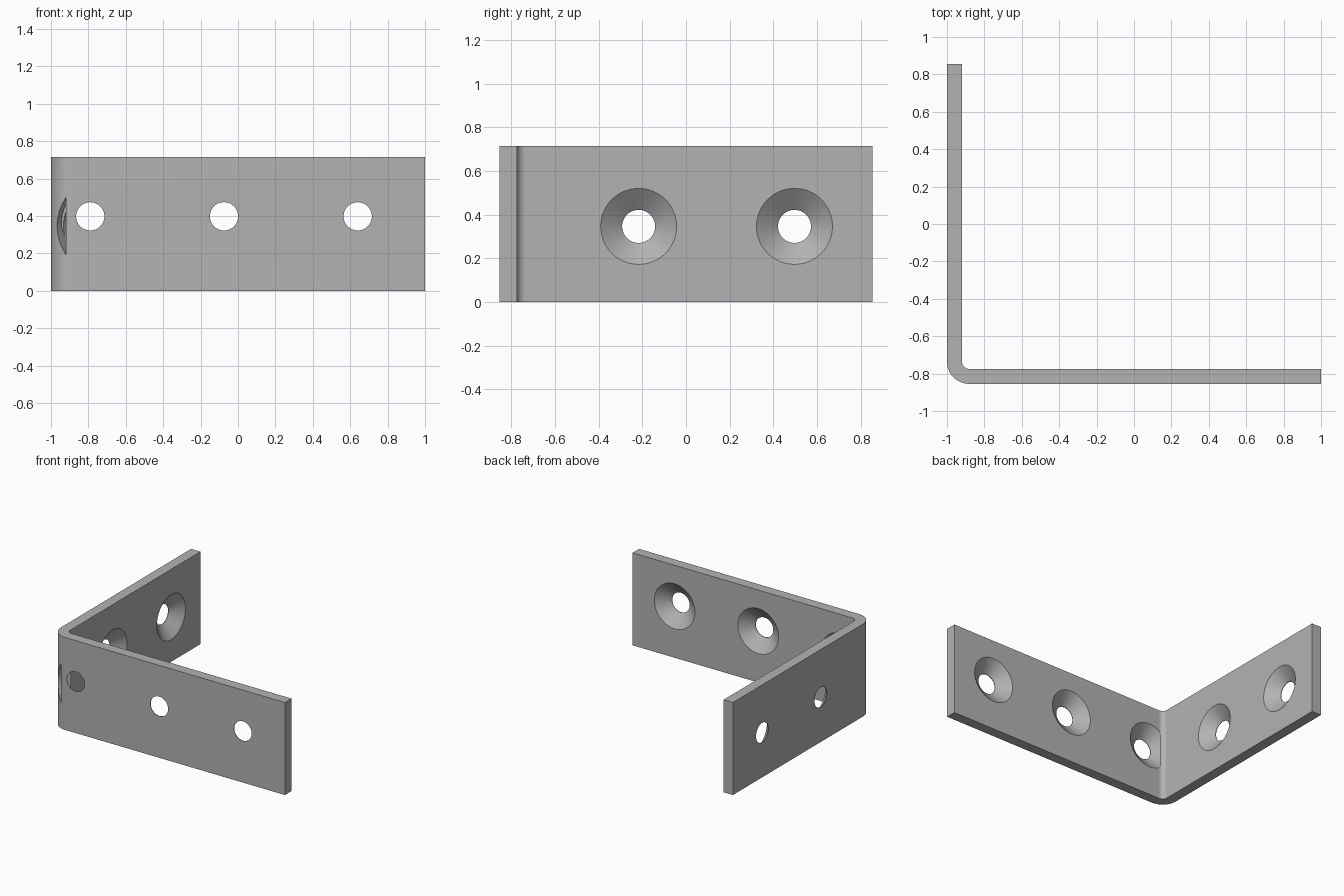
import bpy, bmesh
from math import pi, sin, cos, radians
from mathutils import Matrix, Vector

if "Cube" in bpy.data.objects:
    bpy.data.objects.remove(bpy.data.objects["Cube"])

HALF_X, HALF_Y, HEIGHT, THICK = 1.0, 0.855, 0.715, 0.08
BEND_IN = 0.04
BEND_OUT = BEND_IN + THICK
SINK_R, HOLE_R = 0.174, 0.0755

steel = bpy.data.materials.new("steel_grey")
steel.use_nodes = True
colour = (0.45, 0.45, 0.45, 1)
steel.diffuse_color = colour
steel.node_tree.nodes["Principled BSDF"].inputs["Base Color"].default_value = colour


def finish(bm, name):
    bmesh.ops.recalc_face_normals(bm, faces=bm.faces[:])
    mesh = bpy.data.meshes.new(name)
    bm.to_mesh(mesh)
    bm.free()
    mesh.materials.append(steel)
    obj = bpy.data.objects.new(name, mesh)
    bpy.context.collection.objects.link(obj)
    return obj


# Bent strip: L-shaped outline with concentric bend arcs, extruded upwards
def arc(radius, steps=16):
    cx, cy = -HALF_X + BEND_OUT, -HALF_Y + BEND_OUT
    angles = [pi + pi / 2 * i / steps for i in range(steps + 1)]
    return [(cx + radius * cos(a), cy + radius * sin(a)) for a in angles]


outline = [(-HALF_X, HALF_Y)] + arc(BEND_OUT) + [(HALF_X, -HALF_Y), (HALF_X, -HALF_Y + THICK)]
outline += arc(BEND_IN)[::-1] + [(-HALF_X + THICK, HALF_Y)]
bm = bmesh.new()
base = bm.faces.new([bm.verts.new((x, y, 0)) for x, y in outline])
top = bmesh.ops.extrude_face_region(bm, geom=[base])
bmesh.ops.translate(bm, vec=(0, 0, HEIGHT), verts=[v for v in top["geom"] if isinstance(v, bmesh.types.BMVert)])
bracket = finish(bm, "angle_bracket")


# Countersunk hole cutter: profile spun about the drilling axis
def countersink(position, direction):
    lip = 0.001
    profile = [(0, -lip), (SINK_R, -lip), (SINK_R, 0), (HOLE_R, THICK - 0.004), (HOLE_R, THICK + 0.03), (0, THICK + 0.03)]
    bm = bmesh.new()
    verts = [bm.verts.new((r, 0, d)) for r, d in profile]
    edges = [bm.edges.new(pair) for pair in zip(verts, verts[1:])]
    bmesh.ops.spin(bm, geom=verts + edges, cent=(0, 0, 0), axis=(0, 0, 1), angle=2 * pi, steps=64)
    bmesh.ops.remove_doubles(bm, verts=bm.verts[:], dist=0.0001)
    turn = Vector(direction).to_track_quat('Z', 'Y').to_matrix().to_4x4()
    bmesh.ops.transform(bm, matrix=Matrix.Translation(position) @ turn, verts=bm.verts[:])
    cutter = finish(bm, "hole_cutter")
    cutter.hide_render = True
    return cutter


# Three holes per leg; the last one on the side leg breaks into the bend
cutters = [countersink((x, -HALF_Y + THICK, 0.398), (0, -1, 0)) for x in (-0.79, -0.075, 0.64)]
cutters += [countersink((-HALF_X + THICK, y, 0.346), (-1, 0, 0)) for y in (-0.93, -0.217, 0.497)]

bpy.context.view_layer.objects.active = bracket
bracket.select_set(True)
for cutter in cutters:
    cut = bracket.modifiers.new("hole", 'BOOLEAN')
    cut.operation = 'DIFFERENCE'
    cut.solver = 'EXACT'
    cut.object = cutter
    bpy.ops.object.modifier_apply(modifier=cut.name)
    bpy.data.objects.remove(cutter)

bpy.ops.object.shade_smooth_by_angle(angle=radians(30))
